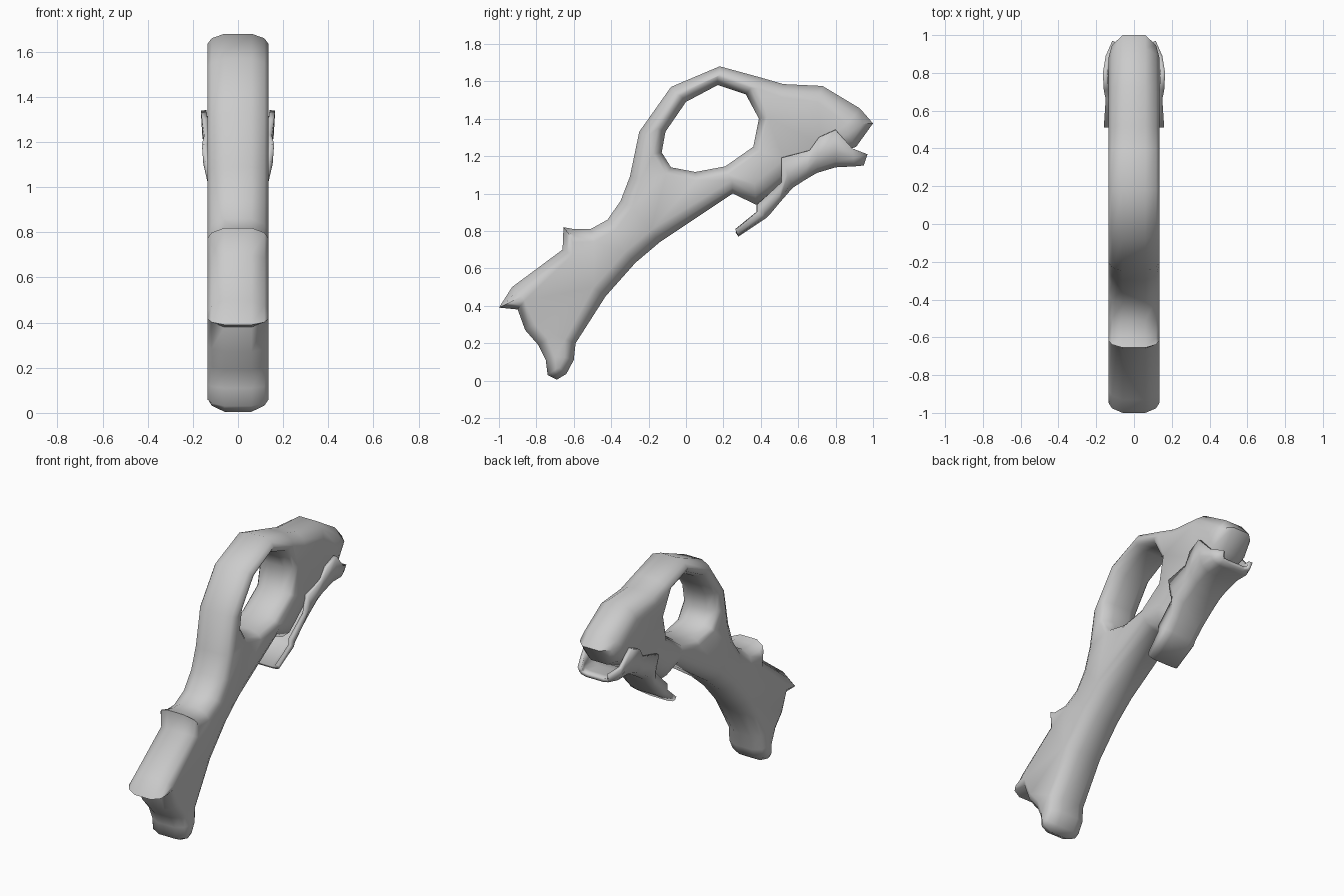
import bpy, bmesh, math
from mathutils import Vector

if "Cube" in bpy.data.objects:
    bpy.data.objects.remove(bpy.data.objects["Cube"])


def finish(name, bm, angle):
    bmesh.ops.recalc_face_normals(bm, faces=bm.faces)
    me = bpy.data.meshes.new(name)
    bm.to_mesh(me)
    bm.free()
    ob = bpy.data.objects.new(name, me)
    bpy.context.collection.objects.link(ob)
    bpy.ops.object.select_all(action='DESELECT')
    ob.select_set(True)
    bpy.context.view_layer.objects.active = ob
    bpy.ops.object.shade_smooth_by_angle(angle=math.radians(angle))
    return ob


def inset_loop(pts, k):
    # move each (y, z, inset) point into the material by k * inset
    out = []
    for i, p in enumerate(pts):
        c = Vector(p[:2])
        a = (c - Vector(pts[i - 1][:2])).normalized()
        b = (Vector(pts[(i + 1) % len(pts)][:2]) - c).normalized()
        t = (a + b).normalized()
        out.append(c + Vector((t.y, -t.x)) * p[2] * k)
    return out


# body side outline and grip hole: y, z, edge rounding
outline = [(-1, .39, .06), (-.93, .50, .07), (-.66, .70, .06), (-.655, .82, .06),
           (-.60, .81, .07), (-.51, .81, .07), (-.42, .86, .07), (-.35, .96, .07),
           (-.30, 1.09, .06), (-.25, 1.33, .05), (-.08, 1.57, .05), (.18, 1.68, .045),
           (.40, 1.62, .06), (.52, 1.585, .07), (.73, 1.575, .09), (.93, 1.455, .11),
           (1, 1.375, .12), (.91, 1.25, .08), (.75, 1.19, .08), (.58, 1.10, .10),
           (.46, 1.00, .10), (.375, .94, .11), (.25, 1.00, .07), (-.14, .74, .08),
           (-.27, .63, .08), (-.43, .45, .08), (-.59, .20, .06), (-.60, .11, .05),
           (-.64, .035, .05), (-.69, .005, .06), (-.74, .03, .05), (-.75, .11, .05),
           (-.79, .19, .06), (-.86, .27, .06), (-.90, .38, .06)]
hole = [(y, z, .045) for y, z in
        [(-.13, 1.22), (-.08, 1.14), (.05, 1.115), (.21, 1.145), (.36, 1.25),
         (.39, 1.40), (.32, 1.53), (.17, 1.58), (0, 1.49), (-.11, 1.33)]]
layers = [(-.135, 1), (-.117, .45), (-.06, 0), (.06, 0), (.117, .45), (.135, 1)]

bm = bmesh.new()
caps = [[], []]
for pts in (outline, hole):
    n = len(pts)
    rings = [[bm.verts.new((x, p.x, p.y)) for p in inset_loop(pts, k)] for x, k in layers]
    for r, s in zip(rings, rings[1:]):
        for i in range(n):
            j = (i + 1) % n
            bm.faces.new((r[i], r[j], s[j], s[i]))
    for cap, r in zip(caps, (rings[0], rings[-1])):
        cap += [bm.edges.get((r[i], r[(i + 1) % n])) for i in range(n)]
for cap in caps:
    bmesh.ops.triangle_fill(bm, edges=cap, use_beauty=True)
finish("body", bm, 60)

# under-nose clip: trough stations (bottom y, z, top y, z, half width)
stations = [(.28, .77, .265, .805, .115), (.43, .87, .38, .90, .13),
            (.45, .89, .38, .94, .13), (.50, .95, .51, 1.06, .135),
            (.57, 1.03, .51, 1.19, .16), (.64, 1.075, .66, 1.23, .15),
            (.70, 1.11, .71, 1.30, .16), (.80, 1.14, .80, 1.34, .165),
            (.90, 1.145, .89, 1.24, .15), (.95, 1.15, .97, 1.21, .115)]
section = [(-1, 1), (-.96, .45), (-.85, .15), (-.55, 0), (.55, 0), (.85, .15), (.96, .45), (1, 1)]
bm = bmesh.new()
rows = [[bm.verts.new((u * w, by + (ty - by) * t, bz + (tz - bz) * t)) for u, t in section]
        for by, bz, ty, tz, w in stations]
for r, s in zip(rows, rows[1:]):
    for i in range(len(section) - 1):
        bm.faces.new((r[i], s[i], s[i + 1], r[i + 1]))
clip = finish("under_clip", bm, 50)
# open shell: make normals point down and outward, then thicken inwards
if clip.data.polygons[3].normal.z > 0:
    clip.data.flip_normals()
mod = clip.modifiers.new("thickness", 'SOLIDIFY')
mod.thickness = .025
mod.offset = -1
